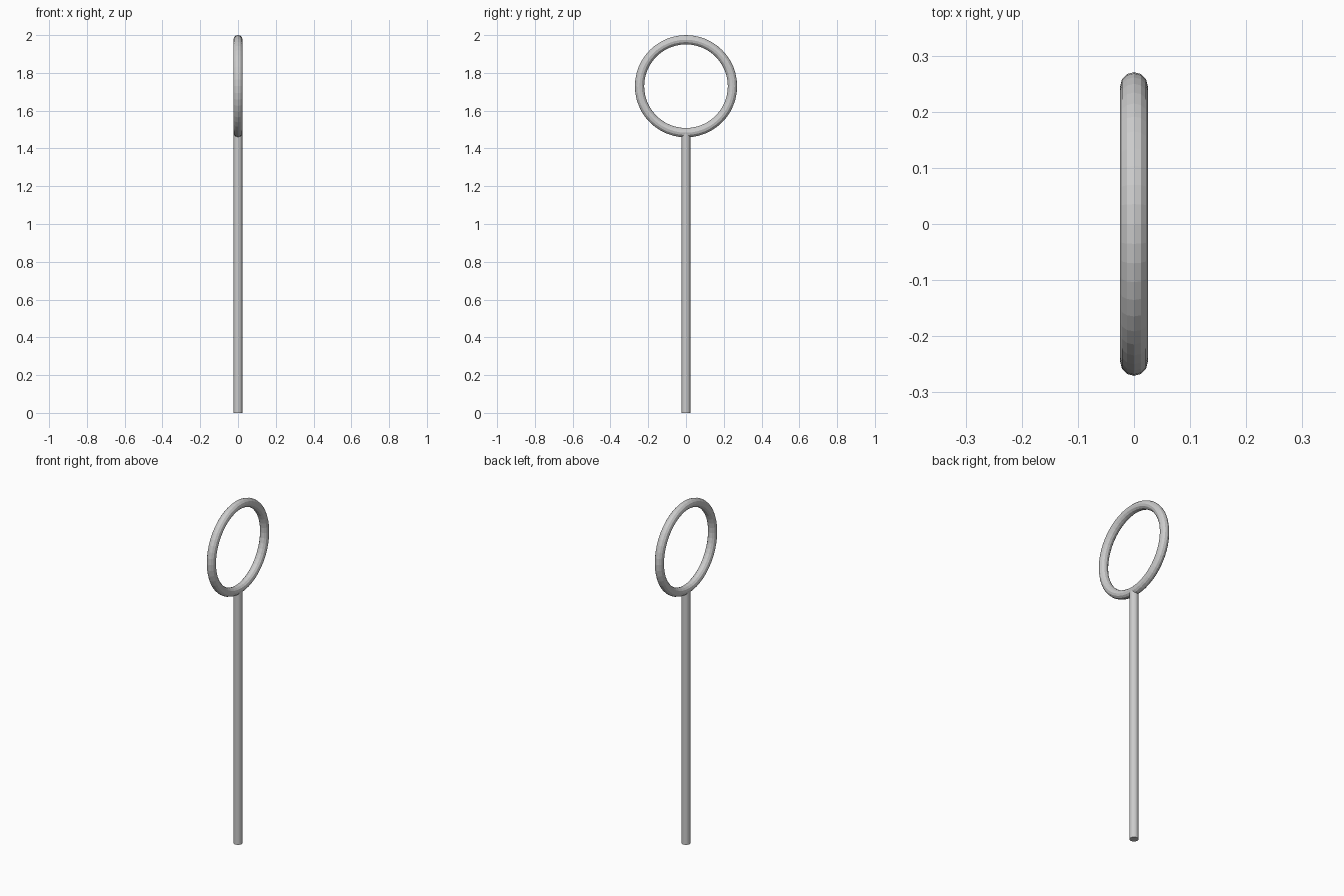
import bpy
import math

if "Cube" in bpy.data.objects:
    bpy.data.objects.remove(bpy.data.objects["Cube"])

HEIGHT = 2.0
RING_RADIUS = 0.246
TUBE_RADIUS = 0.0246
POLE_RADIUS = 0.0235

ring_z = HEIGHT - RING_RADIUS - TUBE_RADIUS
pole_top = ring_z - RING_RADIUS - 0.005

# Upright hoop facing sideways along x
bpy.ops.mesh.primitive_torus_add(
    major_segments=48, minor_segments=12,
    major_radius=RING_RADIUS, minor_radius=TUBE_RADIUS,
    location=(0, 0, ring_z), rotation=(0, math.pi / 2, 0))
bpy.context.object.name = "hoop"

# Straight pole ending inside the hoop's tube
bpy.ops.mesh.primitive_cylinder_add(
    vertices=32, radius=POLE_RADIUS, depth=pole_top,
    location=(0, 0, pole_top / 2))
bpy.context.object.name = "pole"
